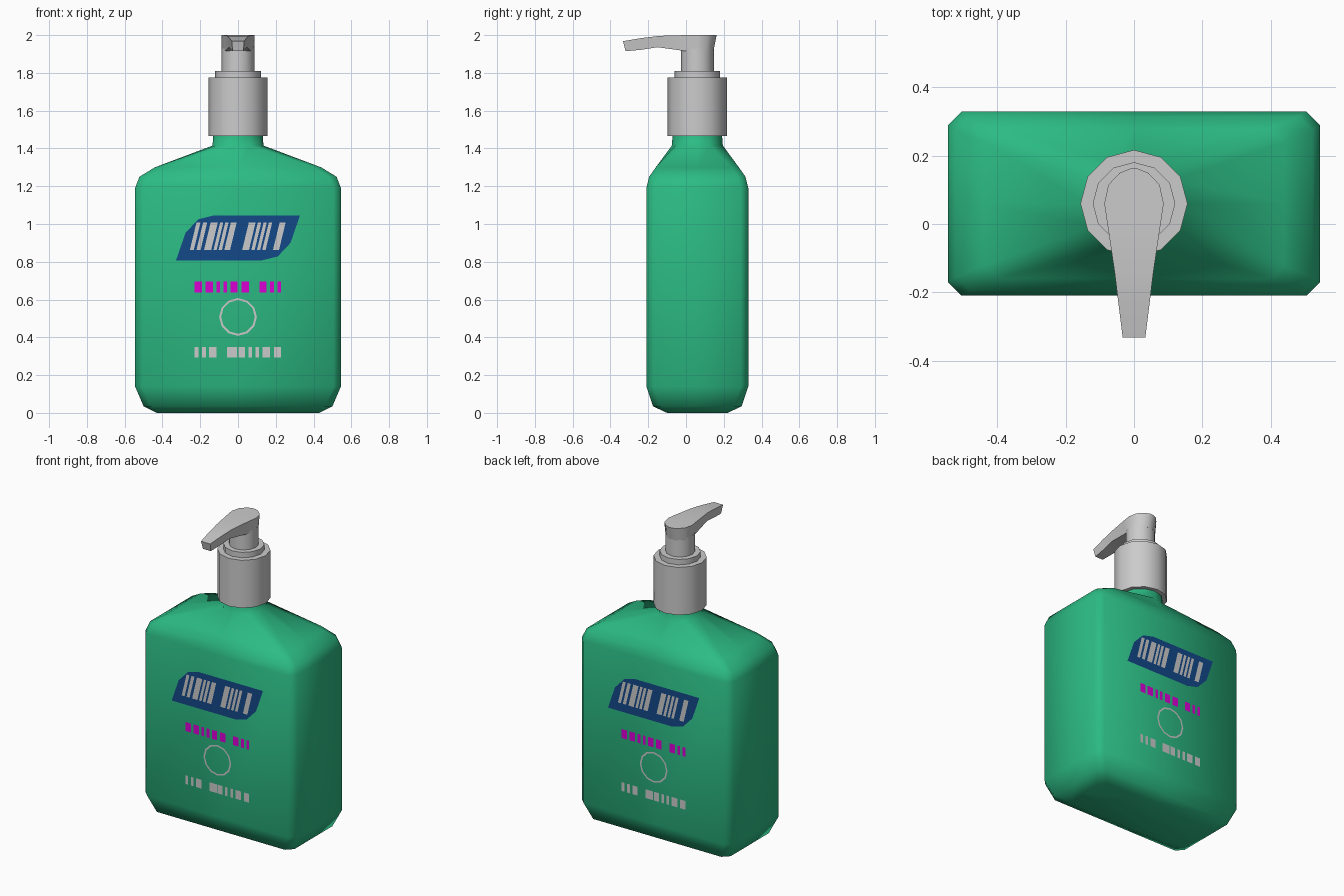
import bpy, bmesh, math

if "Cube" in bpy.data.objects:
    bpy.data.objects.remove(bpy.data.objects["Cube"])

CY = 0.06          # y centre of the bottle
HY = 0.27          # half depth of the bottle


def material(name, rgb):
    m = bpy.data.materials.new(name)
    m.diffuse_color = (*rgb, 1)
    m.use_nodes = True
    m.node_tree.nodes["Principled BSDF"].inputs["Base Color"].default_value = m.diffuse_color
    return m


GREEN = material("green_plastic", (0.025, 0.50, 0.23))
BLUE = material("label_blue", (0.006, 0.065, 0.25))
MAGENTA = material("label_magenta", (0.7, 0.0, 0.65))


def make(name, verts, faces, mat=None, smooth=None, fix=True):
    me = bpy.data.meshes.new(name)
    me.from_pydata(verts, [], faces)
    if fix:
        bm = bmesh.new()
        bm.from_mesh(me)
        bmesh.ops.recalc_face_normals(bm, faces=bm.faces)
        bm.to_mesh(me)
        bm.free()
    ob = bpy.data.objects.new(name, me)
    ob.location.y = CY
    bpy.context.collection.objects.link(ob)
    if mat:
        me.materials.append(mat)
    if smooth:
        bpy.ops.object.select_all(action='DESELECT')
        ob.select_set(True)
        bpy.context.view_layer.objects.active = ob
        bpy.ops.object.shade_smooth_by_angle(angle=math.radians(smooth))
    return ob


def loft(name, rings, mat=None, smooth=40):
    n = len(rings[0])
    verts = [v for r in rings for v in r]
    faces = [(k * n + i, k * n + (i + 1) % n, (k + 1) * n + (i + 1) % n, (k + 1) * n + i)
             for k in range(len(rings) - 1) for i in range(n)]
    faces += [tuple(range(n)), tuple(range(len(verts) - n, len(verts)))]
    return make(name, verts, faces, mat, smooth)


def circle(r, z, n=12):
    return [(r * math.cos(2 * math.pi * i / n), r * math.sin(2 * math.pi * i / n), z)
            for i in range(n)]


def box_ring(hx, hy, z, c=0.04):
    # chamfered rectangle, 12 points matching the round neck
    q = [(hx, 0), (hx, hy - c), (hx - c, hy), (0, hy), (c - hx, hy), (-hx, hy - c)]
    return [(x, y, z) for x, y in q] + [(-x, -y, z) for x, y in q]


# Bottle: chamfered box rising into sloped shoulders and a round neck
profile = [(0.43, 0.16, 0), (0.50, 0.235, 0.035), (0.545, HY, 0.14),
           (0.545, HY, 1.19), (0.522, 0.255, 1.25), (0.44, 0.22, 1.30)]
loft("bottle", [box_ring(*p) for p in profile] + [circle(0.135, 1.415), circle(0.13, 1.48)],
     GREEN, 75)

# Pump cap, collar and stem
for name, r, z0, z1 in [("pump_cap", 0.157, 1.465, 1.775),
                        ("pump_collar", 0.121, 1.77, 1.81),
                        ("pump_stem", 0.087, 1.80, 1.93)]:
    loft(name, [circle(r, z0), circle(r, z1)])

# Pump head: rows from nozzle tip to back (top y, top half width, top z, bottom y, width, z)
rows = [(-0.393, 0.033, 1.968, -0.38, 0.028, 1.915),
        (-0.29, 0.046, 1.985, -0.30, 0.036, 1.922),
        (-0.20, 0.057, 1.996, -0.21, 0.046, 1.936),
        (-0.06, 0.078, 2.0, -0.06, 0.068, 1.915),
        (0.0, 0.087, 2.0, 0.0, 0.086, 1.915),
        (0.055, 0.075, 2.0, 0.048, 0.072, 1.915),
        (0.09, 0.042, 2.0, 0.075, 0.042, 1.915),
        (0.102, 0.012, 2.0, 0.085, 0.012, 1.915)]
loft("pump_head", [[(-w, y, z), (w, y, z), (wb, yb, zb), (-wb, yb, zb)]
                   for y, w, z, yb, wb, zb in rows])


# Printed decoration, repeated on the back by a half turn
def decal(name, polys, lift, mat=None):
    verts, faces = [], []
    for poly in polys:
        faces.append(tuple(range(len(verts), len(verts) + len(poly))))
        verts += [(x, -HY - lift, z) for x, z in poly]
    front = make("front_" + name, verts, faces, mat, fix=False)
    back = front.copy()
    back.name = "back_" + name
    back.rotation_euler.z = math.pi
    bpy.context.collection.objects.link(back)


def bars(spans, z0, z1, slant=0.0):
    return [[(a, z0), (b, z0), (b + slant, z1), (a + slant, z1)]
            for a, b in ((s / 100, e / 100) for s, e in spans)]


half = [(-0.328, 0.808), (0.13, 0.808), (0.21, 0.828), (0.278, 0.90)]
panel = half + [(-x, 1.853 - z) for x, z in half]
decal("label_panel", [panel], 0.002, BLUE)
decal("label_slanted_bars",
      bars([(-25.5, -23.4), (-22, -19.8), (-18, -14.2), (-13, -11.3), (-10.3, -8.5), (-7.3, -4.2),
            (2.2, 5.8), (7, 8.8), (10, 11.7), (12.8, 14.6), (18.5, 21.7)], 0.862, 1.007, 0.035),
      0.004)
decal("label_upper_bars",
      bars([(-23, -19), (-17.3, -13.3), (-11.5, -9.5), (-7.8, -5.8), (-4, -0.2), (1.8, 5.8),
            (11.3, 15.2), (17, 19), (20.8, 22.8)], 0.637, 0.695), 0.002, MAGENTA)
decal("label_lower_bars",
      bars([(-23, -21), (-19, -17), (-15.3, -11.5), (-5.8, -0.4), (0.2, 3.8), (5.5, 7.4),
            (9.3, 11.2), (13, 17), (19, 22.8)], 0.293, 0.35), 0.002)
o, i = circle(0.1, 0), circle(0.089, 0)
decal("label_ring", [[(p[0], p[1] + 0.508) for p in (i[k], o[k], o[(k + 1) % 12], i[(k + 1) % 12])]
                     for k in range(12)], 0.002)
